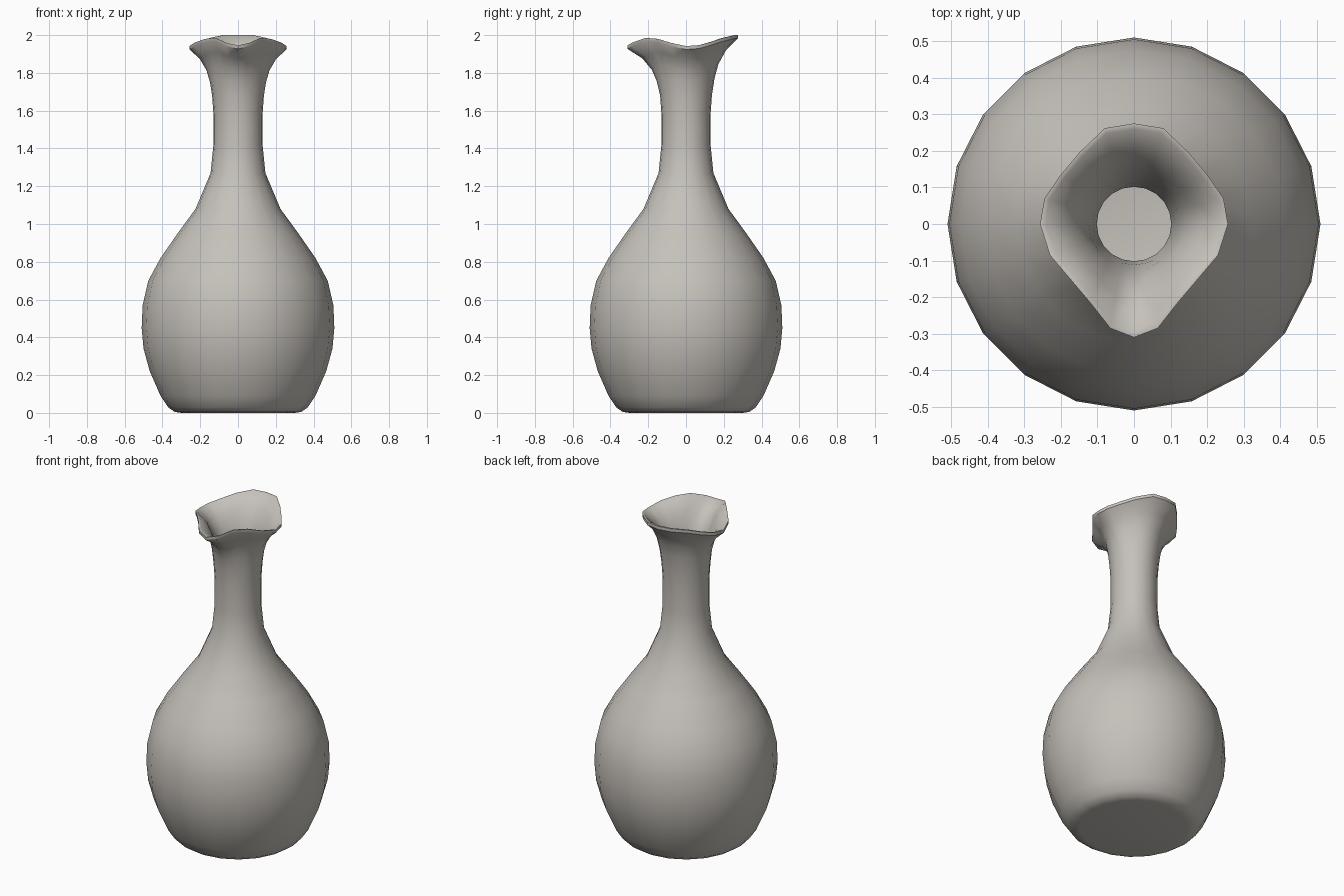
import bpy, bmesh
from math import sin, cos, pi

cube = bpy.data.objects.get("Cube")
if cube:
    bpy.data.objects.remove(cube, do_unlink=True)

SEG = 20

clay = bpy.data.materials.new("warm_grey_clay")
clay.use_nodes = True
colour = (0.56, 0.53, 0.49, 1)
clay.diffuse_color = colour
bsdf = clay.node_tree.nodes["Principled BSDF"]
bsdf.inputs["Base Color"].default_value = colour
bsdf.inputs["Roughness"].default_value = 0.7

# Profiles as (radius, height): outside upwards, inside downwards
outer = [(0.30, 0), (0.335, 0.005), (0.37, 0.03), (0.41, 0.09), (0.467, 0.22),
         (0.5, 0.34), (0.51, 0.45), (0.505, 0.57), (0.475, 0.70), (0.41, 0.82),
         (0.32, 0.95), (0.225, 1.08), (0.145, 1.27), (0.13, 1.42), (0.13, 1.58),
         (0.137, 1.68)]
inner = [(0.112, 1.68), (0.102, 1.58), (0.102, 1.42), (0.115, 1.27), (0.19, 1.08),
         (0.285, 0.95), (0.38, 0.82), (0.445, 0.70), (0.48, 0.52), (0.47, 0.34),
         (0.43, 0.2), (0.36, 0.06), (0.29, 0.03)]

# Half of the wavy lip, from the front spout round to the back
half_lip = [(0, -0.31, 1.945), (0.065, -0.285, 1.96), (0.12, -0.215, 1.985),
            (0.175, -0.15, 1.98), (0.23, -0.085, 1.96), (0.257, 0, 1.942),
            (0.245, 0.07, 1.947), (0.2, 0.135, 1.965), (0.15, 0.195, 1.985),
            (0.08, 0.262, 2.0), (0, 0.275, 2.0)]
lip = half_lip + [(-x, y, z) for x, y, z in half_lip[-2:0:-1]]


def circle(r, z):
    return [(r * sin(2 * pi * i / SEG), -r * cos(2 * pi * i / SEG), z) for i in range(SEG)]


def blend(a, b, spread, rise):
    return [(p[0] + (q[0] - p[0]) * spread, p[1] + (q[1] - p[1]) * spread,
             p[2] + (q[2] - p[2]) * rise) for p, q in zip(a, b)]


# Flared mouth: blend the round neck into the lip, outside and inside
flare = [(0.1, 0.3), (0.25, 0.55), (0.55, 0.8)]
neck_out, neck_in = circle(*outer[-1]), circle(*inner[0])
lip_in = [(x * 0.945, y * 0.945, z - 0.002) for x, y, z in lip]
lip_out = [(x, y, z - 0.018) for x, y, z in lip]
lip_top = [(x * 0.985, y * 0.985, z) for x, y, z in lip]

rings = [circle(r, z) for r, z in outer]
rings += [blend(neck_out, lip_out, s, h) for s, h in flare]
rings += [lip_out, lip, lip_top, lip_in]
rings += [blend(neck_in, lip_in, s, h) for s, h in reversed(flare)]
rings += [circle(r, z) for r, z in inner]

# Skin the rings and close the base and the inside floor
bm = bmesh.new()
loops = [[bm.verts.new(p) for p in ring] for ring in rings]
for low, high in zip(loops, loops[1:]):
    for i in range(SEG):
        j = (i + 1) % SEG
        bm.faces.new((low[i], low[j], high[j], high[i]))
bm.faces.new(loops[0][::-1])
bm.faces.new(loops[-1])
bmesh.ops.recalc_face_normals(bm, faces=bm.faces)

mesh = bpy.data.meshes.new("vase")
bm.to_mesh(mesh)
bm.free()
mesh.materials.append(clay)
vase = bpy.data.objects.new("vase", mesh)
bpy.context.collection.objects.link(vase)

bpy.ops.object.select_all(action="DESELECT")
vase.select_set(True)
bpy.context.view_layer.objects.active = vase
bpy.ops.object.shade_smooth_by_angle(angle=0.7)
